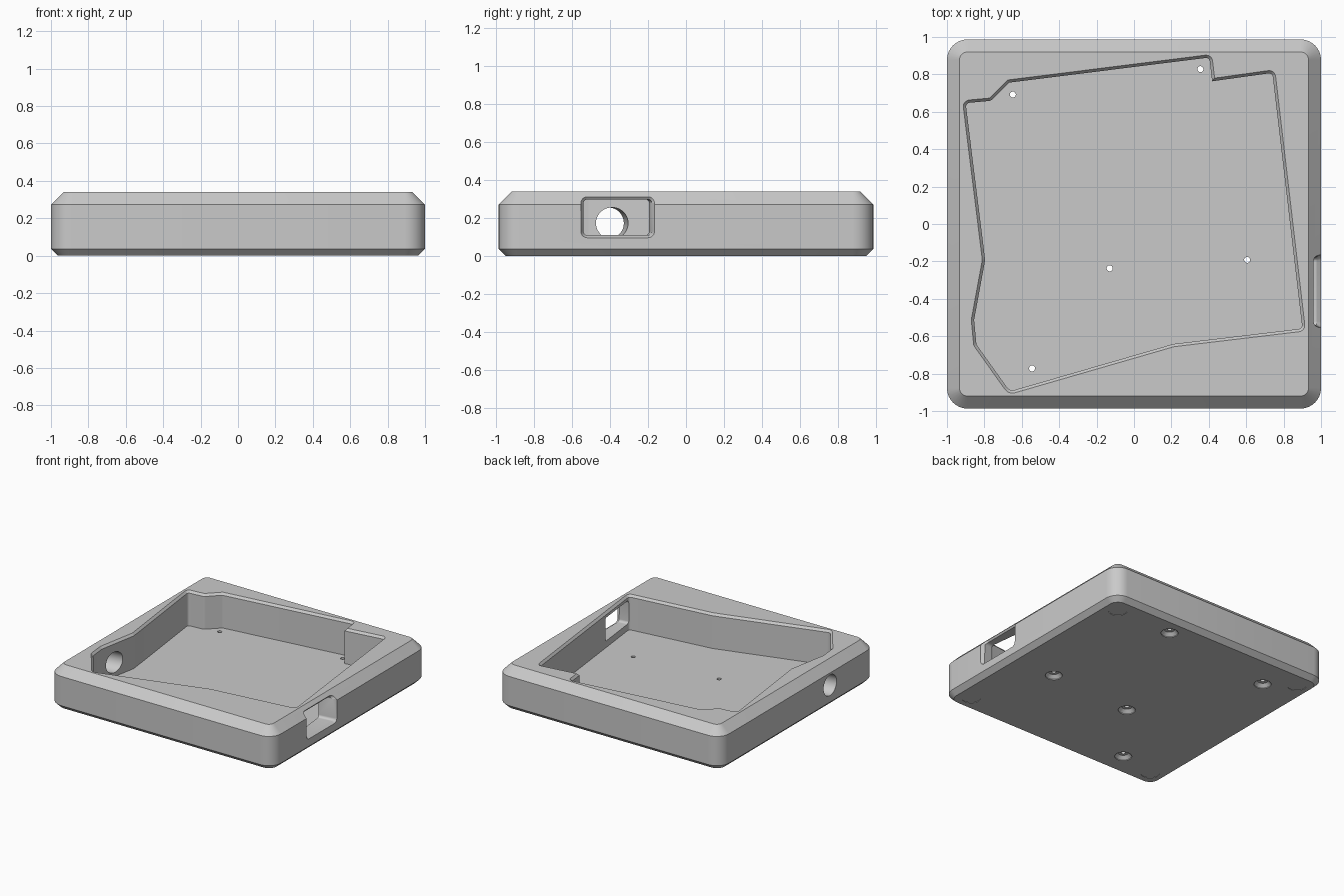
import bpy, bmesh, math
from mathutils import Vector

if "Cube" in bpy.data.objects:
    bpy.data.objects.remove(bpy.data.objects["Cube"], do_unlink=True)

grey = bpy.data.materials.new("grey plastic")
grey.diffuse_color = (0.59, 0.59, 0.59, 1)
grey.use_nodes = True
grey.node_tree.nodes["Principled BSDF"].inputs["Base Color"].default_value = (0.59, 0.59, 0.59, 1)


def fillet(corners, steps=6):
    """Round each (x, y, radius) corner of a closed outline."""
    out = []
    n = len(corners)
    for i, (x, y, r) in enumerate(corners):
        p = Vector((x, y))
        a = (Vector(corners[i - 1][:2]) - p).normalized()
        b = (Vector(corners[(i + 1) % n][:2]) - p).normalized()
        if r == 0:
            out.append(p)
            continue
        half = a.angle(b) / 2
        centre = p + (a + b).normalized() * (r / math.sin(half))
        start = p + a * (r / math.tan(half)) - centre
        end = p + b * (r / math.tan(half)) - centre
        sweep = math.pi - 2 * half
        for k in range(steps + 1):
            t = k / steps
            out.append(centre + (start * math.sin((1 - t) * sweep) + end * math.sin(t * sweep)) / math.sin(sweep))
    return out


def inset(points, d):
    """Move a clockwise outline inward by d."""
    out = []
    n = len(points)
    for i, p in enumerate(points):
        e1 = (p - points[i - 1]).normalized()
        e2 = (points[(i + 1) % n] - p).normalized()
        n1, n2 = Vector((e1.y, -e1.x)), Vector((e2.y, -e2.x))
        out.append(p + (n1 + n2) * (d / (1 + n1.dot(n2))))
    return out


def rounded_rect(hx, hy, r, steps=8):
    return fillet([(-hx, -hy, r), (-hx, hy, r), (hx, hy, r), (hx, -hy, r)], steps)


def loft(name, rings):
    """Closed solid through matching rings of 3D points."""
    bm = bmesh.new()
    loops = [[bm.verts.new(p) for p in ring] for ring in rings]
    for lo, hi in zip(loops, loops[1:]):
        for i in range(len(lo)):
            j = (i + 1) % len(lo)
            bm.faces.new((lo[i], lo[j], hi[j], hi[i]))
    bm.faces.new(loops[0])
    bm.faces.new(loops[-1])
    bmesh.ops.recalc_face_normals(bm, faces=bm.faces)
    me = bpy.data.meshes.new(name)
    bm.to_mesh(me)
    bm.free()
    ob = bpy.data.objects.new(name, me)
    bpy.context.collection.objects.link(ob)
    me.materials.append(grey)
    return ob


def at_z(points, z):
    return [(p.x, p.y, z) for p in points]


def turned(name, x, y, profile, n=32):
    """Round vertical cutter from (radius, z) pairs."""
    return loft(name, [[(x + r * math.cos(2 * math.pi * k / n), y + r * math.sin(2 * math.pi * k / n), z)
                        for k in range(n)] for r, z in profile])


# Case body: rounded square with chamfered top and bottom
SHOULDER = 0.273
case = loft("case", [at_z(rounded_rect(1 - d, 0.987 - d, 0.11 - d), z)
                     for d, z in ((0.038, 0), (0, 0.037), (0, SHOULDER), (0.067, 0.34))])
cutters = []

# Irregular pocket with a small chamfer at the rim
rim = fillet([(-0.917, 0.66, 0.035), (-0.772, 0.673, 0.02), (-0.675, 0.77, 0.02), (0.416, 0.907, 0.035),
              (0.431, 0.78, 0), (0.753, 0.825, 0.035), (0.917, -0.572, 0.035), (0.214, -0.656, 0.15),
              (-0.67, -0.912, 0.05), (-0.857, -0.65, 0.04), (-0.87, -0.512, 0.04), (-0.811, -0.192, 0.04)])
wall = inset(rim, 0.015)
cutters.append(loft("pocket_cutter", [at_z(wall, 0.058), at_z(wall, 0.322), at_z(rim, 0.34), at_z(rim, 0.42)]))

# Rectangular port on the right side: skewed inside, flared where it meets the outer surface
def port_outline(grow):
    return [(-0.36 + p.x, 0.205 + p.y) for p in rounded_rect(0.18 + grow, 0.094 + grow, 0.02 + grow)]

def port_flare(grow, depth):
    return [(1 - max(0, z - SHOULDER) - depth, y, z) for y, z in port_outline(grow)]

cutters.append(loft("port_cutter", [[(0.83, y - 0.018, z) for y, z in port_outline(0)],
                                    port_flare(0, 0.024), port_flare(0.014, 0),
                                    [(1.1, y, z) for y, z in port_outline(0.014)]]))

# Round cable hole through the left wall
def hole_ring(x):
    y = -0.392 + (x + 0.85) * 0.123
    return [(x, y + 0.083 * math.cos(2 * math.pi * k / 40), 0.174 + 0.083 * math.sin(2 * math.pi * k / 40))
            for k in range(40)]

cutters.append(loft("cable_hole_cutter", [hole_ring(-0.78), hole_ring(-1.1)]))

# Countersunk screw holes through the floor
for x, y in ((-0.648, 0.692), (0.355, 0.828), (-0.13, -0.237), (0.605, -0.192), (-0.545, -0.772)):
    cutters.append(turned("screw_cutter", x, y, ((0.063, -0.05), (0.063, 0.006), (0.038, 0.03),
                                                 (0.016, 0.031), (0.016, 0.12))))

# Very shallow round foot recesses under the corners
for sx in (-1, 1):
    for sy in (-1, 1):
        cutters.append(turned("foot_cutter", sx * 0.855, sy * 0.835, ((0.069, -0.05), (0.069, 0.003))))

# Cut everything out of the case
bpy.ops.object.select_all(action="DESELECT")
bpy.context.view_layer.objects.active = case
case.select_set(True)
for cutter in cutters:
    cutter.hide_render = True
    mod = case.modifiers.new("cut", "BOOLEAN")
    mod.operation = "DIFFERENCE"
    mod.solver = "EXACT"
    mod.object = cutter
    bpy.ops.object.modifier_apply(modifier=mod.name)
    bpy.data.objects.remove(cutter, do_unlink=True)

bpy.ops.object.shade_smooth_by_angle(angle=math.radians(25))
